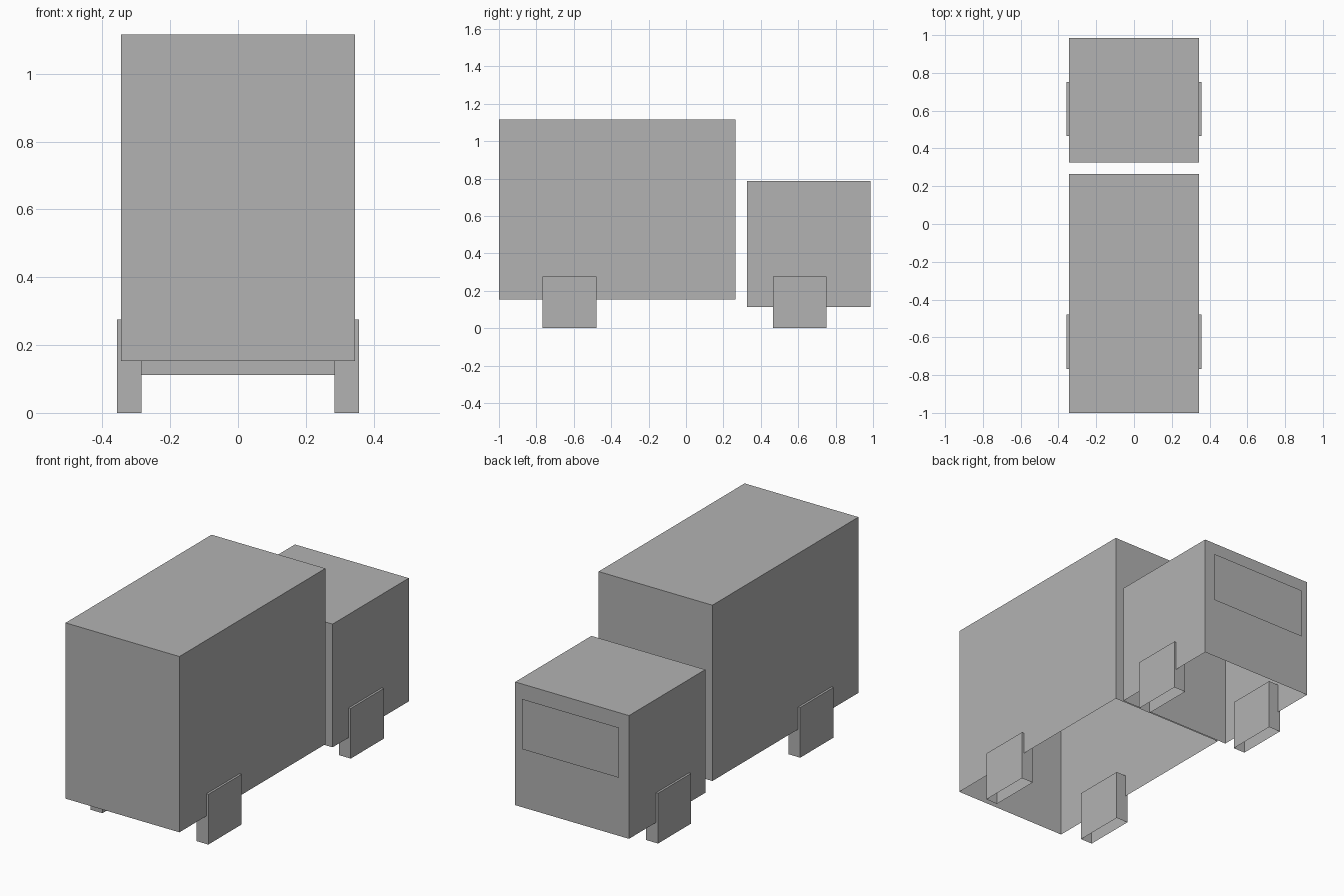
import bpy
import bmesh
from mathutils import Matrix, Vector

if "Cube" in bpy.data.objects:
    bpy.data.objects.remove(bpy.data.objects["Cube"])

grey = bpy.data.materials.new("body grey")
grey.diffuse_color = (0.448, 0.448, 0.448, 1.0)
grey.use_nodes = True
grey.node_tree.nodes["Principled BSDF"].inputs["Base Color"].default_value = grey.diffuse_color


def finish(name, bm):
    mesh = bpy.data.meshes.new(name)
    bm.to_mesh(mesh)
    bm.free()
    mesh.materials.append(grey)
    obj = bpy.data.objects.new(name, mesh)
    bpy.context.collection.objects.link(obj)
    return obj


def open_box(name, xs, ys, zs):
    """Box shell between the given limits, open at the bottom."""
    lo, hi = (Vector(p) for p in zip(xs, ys, zs))
    bm = bmesh.new()
    bmesh.ops.create_cube(bm, size=1.0, matrix=Matrix.LocRotScale(
        (lo + hi) / 2, None, hi - lo))
    bm.normal_update()
    bottom = [f for f in bm.faces if f.normal.z < -0.5]
    bmesh.ops.delete(bm, geom=bottom, context='FACES_ONLY')
    return finish(name, bm)


# Cargo box and cab
open_box("cargo_box", (-0.345, 0.345), (-1.0, 0.264), (0.153, 1.116))
open_box("cab", (-0.345, 0.345), (0.326, 0.986), (0.112, 0.787))

# Block wheels, mirrored left and right
for axle, ys in (("rear", (-0.767, -0.479)), ("front", (0.466, 0.752))):
    for side, xs in (("left", (-0.357, -0.285)), ("right", (0.285, 0.357))):
        open_box(f"{axle}_{side}_wheel", xs, ys, (0.0, 0.275))

# Windscreen: a flat panel standing just ahead of the cab
bm = bmesh.new()
corners = [(0.295, 0.438), (-0.295, 0.438), (-0.295, 0.713), (0.295, 0.713)]
bm.faces.new([bm.verts.new((x, 1.0, z)) for x, z in corners])
finish("windscreen", bm)
